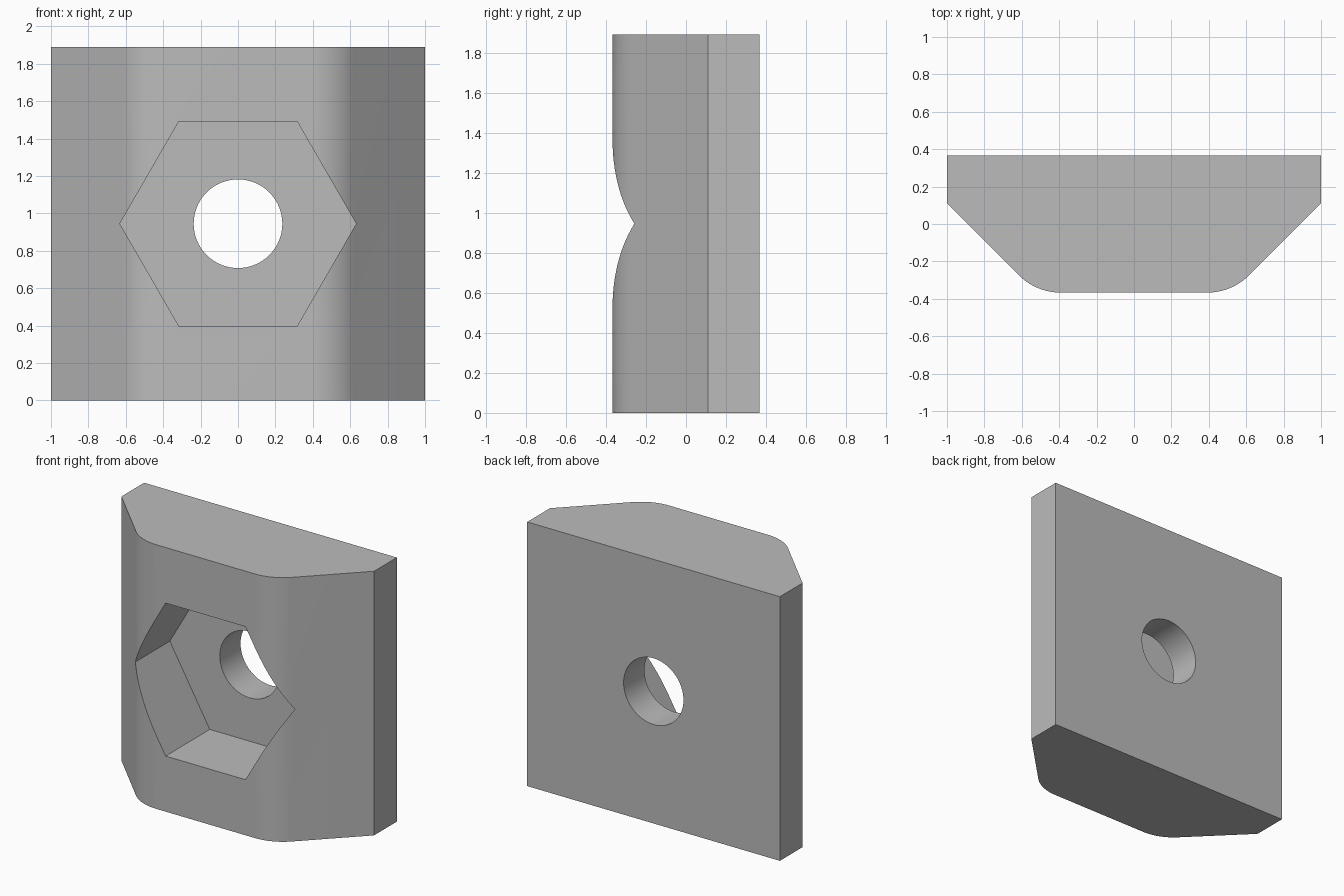
import bpy
import bmesh
from math import cos, sin, pi, tan, radians
from mathutils import Vector

cube = bpy.data.objects.get("Cube")
if cube:
    bpy.data.objects.remove(cube, do_unlink=True)

HEIGHT = 1.89
FRONT, BACK = -0.367, 0.367
SHOULDER = 0.11          # y where the side walls meet the slanted faces
FILLET = 0.32            # radius of the rounded front edges
POCKET_FLOOR = 0.132

grey = bpy.data.materials.new("plain_grey")
grey.use_nodes = True
colour = (0.5, 0.5, 0.5, 1)
grey.diffuse_color = colour
grey.node_tree.nodes["Principled BSDF"].inputs["Base Color"].default_value = colour


def prism(name, points, direction):
    """Extrude a closed outline along a direction into a solid."""
    bm = bmesh.new()
    face = bm.faces.new([bm.verts.new(p) for p in points])
    result = bmesh.ops.extrude_face_region(bm, geom=[face])
    moved = [v for v in result["geom"] if isinstance(v, bmesh.types.BMVert)]
    bmesh.ops.translate(bm, verts=moved, vec=Vector(direction))
    bmesh.ops.recalc_face_normals(bm, faces=bm.faces)
    mesh = bpy.data.meshes.new(name)
    bm.to_mesh(mesh)
    bm.free()
    mesh.materials.append(grey)
    obj = bpy.data.objects.new(name, mesh)
    bpy.context.collection.objects.link(obj)
    return obj


def ring(radius, sides, y):
    """Regular polygon facing the front, centred on the block."""
    return [(radius * cos(2 * pi * i / sides), y,
             HEIGHT / 2 + radius * sin(2 * pi * i / sides)) for i in range(sides)]


# Block profile: back corner, shoulder, then the rounded front edge, mirrored in x
corner = 1 - (SHOULDER - FRONT)
arc_x = corner - FILLET * tan(radians(22.5))
half = [(1, BACK), (1, SHOULDER)]
for i in range(13):
    a = radians(45) * (1 - i / 12)
    half.append((arc_x + FILLET * sin(a), FRONT + FILLET * (1 - cos(a))))
profile = half + [(-x, y) for x, y in reversed(half)]
block = prism("clamp_block", [(x, y, 0) for x, y in profile], (0, 0, HEIGHT))

# Hexagonal nut pocket and round bolt hole
cutters = [
    prism("nut_pocket_cutter", ring(0.632, 6, FRONT - 0.2),
          (0, POCKET_FLOOR - FRONT + 0.2, 0)),
    prism("bolt_hole_cutter", ring(0.237, 64, 0), (0, 1, 0)),
]
bpy.context.view_layer.objects.active = block
for cutter in cutters:
    cutter.hide_render = True
    cut = block.modifiers.new(cutter.name, "BOOLEAN")
    cut.operation = "DIFFERENCE"
    cut.solver = "EXACT"
    cut.object = cutter
    bpy.ops.object.modifier_apply(modifier=cut.name)
for cutter in cutters:
    bpy.data.objects.remove(cutter, do_unlink=True)

# Smooth the rounded edges and the bore, keep the rest crisp
bpy.ops.object.select_all(action="DESELECT")
block.select_set(True)
bpy.ops.object.shade_smooth_by_angle(angle=radians(30))
